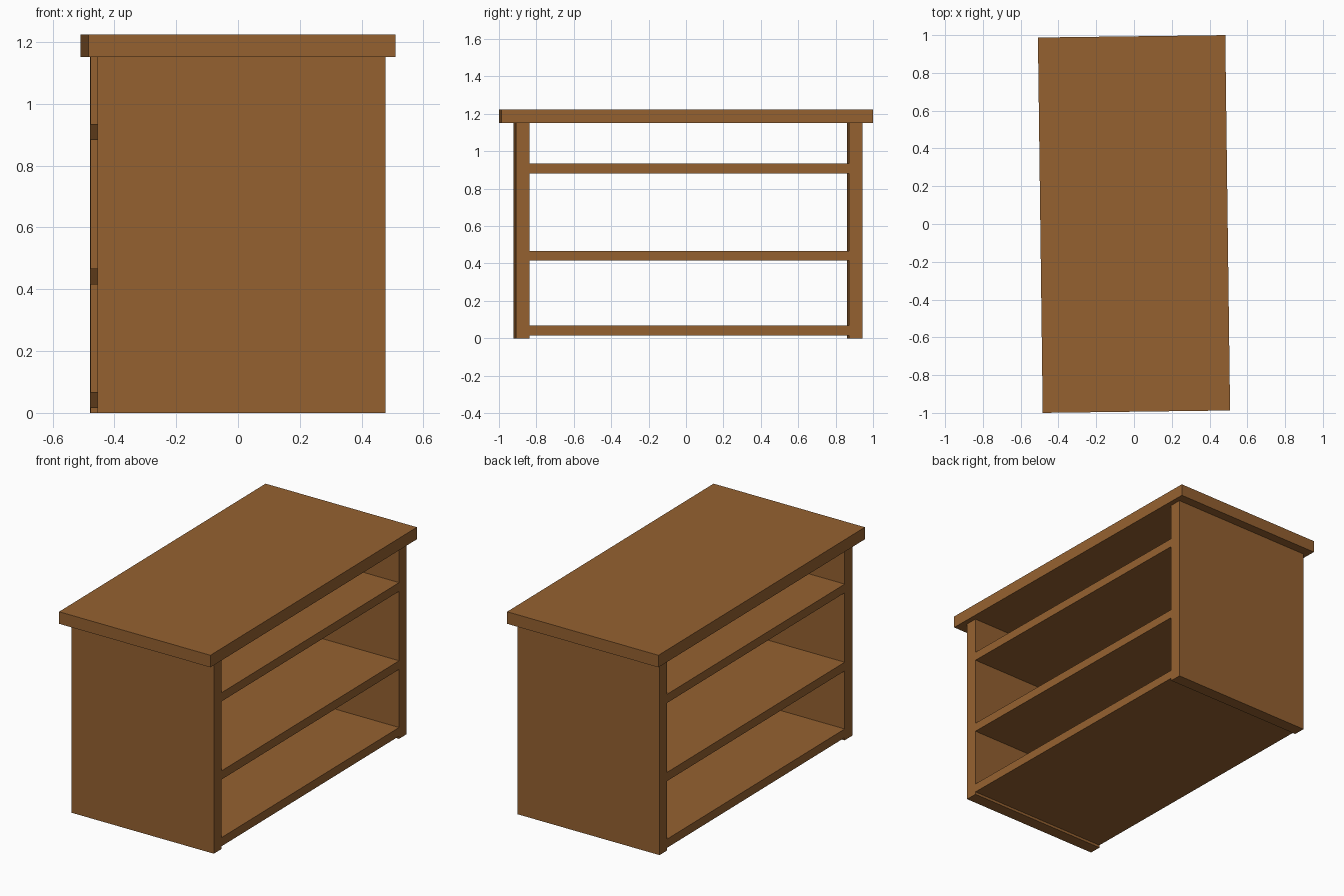
import bpy
import math
from mathutils import Matrix

if "Cube" in bpy.data.objects:
    bpy.data.objects.remove(bpy.data.objects["Cube"])

wood = bpy.data.materials.new("brown wood")
wood.diffuse_color = (0.30, 0.12, 0.03, 1.0)
wood.use_nodes = True
wood.node_tree.nodes["Principled BSDF"].inputs["Base Color"].default_value = wood.diffuse_color

TURN = Matrix.Rotation(0.0128, 4, 'Z')  # the whole unit is turned very slightly


def board(name, x, y, z):
    """Box spanning the (low, high) pairs on each axis."""
    verts = [(a, b, c) for a in x for b in y for c in z]
    faces = [(0, 1, 3, 2), (4, 6, 7, 5), (0, 4, 5, 1),
             (2, 3, 7, 6), (0, 2, 6, 4), (1, 5, 7, 3)]
    mesh = bpy.data.meshes.new(name)
    mesh.from_pydata([TURN @ Matrix.Translation(v).translation for v in verts], [], faces)
    mesh.materials.append(wood)
    obj = bpy.data.objects.new(name, mesh)
    bpy.context.collection.objects.link(obj)
    return obj


HALF_DEPTH = 0.466

# Overhanging top
board("top_board", (-0.496, 0.496), (-0.9936, 0.9936), (1.152, 1.224))

# End panels
board("front_panel", (-HALF_DEPTH, HALF_DEPTH), (-0.916, -0.843), (0, 1.152))
board("back_panel", (-HALF_DEPTH, HALF_DEPTH), (0.866, 0.938), (0, 1.152))

# Shelves, open on both long sides
for name, z in (("bottom_shelf", 0.016), ("middle_shelf", 0.415), ("upper_shelf", 0.882)):
    board(name, (-HALF_DEPTH, HALF_DEPTH), (-0.843, 0.866), (z, z + 0.052))
